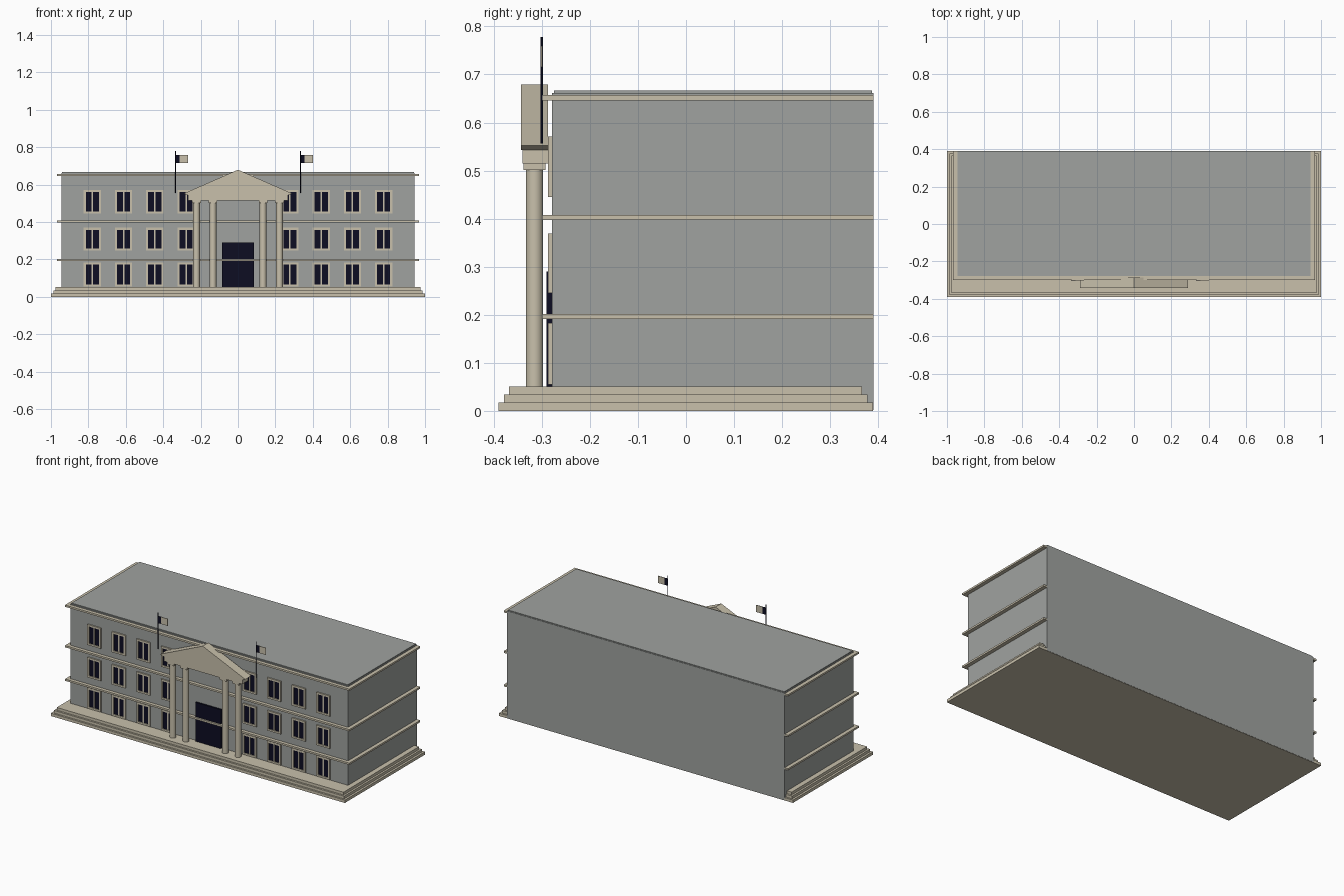
import bpy, bmesh, math

if "Cube" in bpy.data.objects:
    bpy.data.objects.remove(bpy.data.objects["Cube"])


def material(name, color):
    m = bpy.data.materials.new(name)
    m.diffuse_color = (*color, 1)
    m.use_nodes = True
    m.node_tree.nodes["Principled BSDF"].inputs["Base Color"].default_value = m.diffuse_color
    return m


STONE = material("beige stone", (0.58, 0.53, 0.41))
WALL = material("grey wall", (0.35, 0.365, 0.35))
DARK = material("dark navy", (0.004, 0.004, 0.016))


def finish(name, bm, mat):
    bmesh.ops.recalc_face_normals(bm, faces=bm.faces)
    me = bpy.data.meshes.new(name)
    bm.to_mesh(me)
    bm.free()
    me.materials.append(mat)
    ob = bpy.data.objects.new(name, me)
    bpy.context.collection.objects.link(ob)
    return ob


def add_box(bm, x0, x1, y0, y1, z0, z1):
    vs = bmesh.ops.create_cube(bm, size=1)["verts"]
    for v in vs:
        v.co = (x0 if v.co.x < 0 else x1, y0 if v.co.y < 0 else y1, z0 if v.co.z < 0 else z1)


def boxes(name, mat, *specs):
    bm = bmesh.new()
    for s in specs:
        add_box(bm, *s)
    return finish(name, bm, mat)


def extrude_xz(name, pts, y0, y1, mat):
    bm = bmesh.new()
    f = bm.faces.new([bm.verts.new((x, y0, z)) for x, z in pts])
    r = bmesh.ops.extrude_face_region(bm, geom=[f])
    for v in r["geom"]:
        if isinstance(v, bmesh.types.BMVert):
            v.co.y = y1
    return finish(name, bm, mat)


def cylinder(name, x, y, z0, z1, r, sides, mat):
    bm = bmesh.new()
    bmesh.ops.create_cone(bm, cap_ends=True, segments=sides, radius1=r, radius2=r, depth=z1 - z0)
    bmesh.ops.translate(bm, verts=bm.verts, vec=(x, y, (z0 + z1) / 2))
    for f in bm.faces:
        f.smooth = len(f.verts) == 4
    for e in bm.edges:
        e.smooth = not any(len(f.verts) > 4 for f in e.link_faces)
    return finish(name, bm, mat)


# Stepped base, inset a little more on each step
boxes("base_steps", STONE,
      (-1, 1, -0.39, 0.389, 0, 0.0175),
      (-0.987, 0.987, -0.379, 0.378, 0.0175, 0.034),
      (-0.975, 0.975, -0.368, 0.366, 0.034, 0.051))

# Main block, with a small chamfered roof edge
boxes("main_block", WALL, (-0.944, 0.944, -0.279, 0.39, 0.002, 0.661))
boxes("roof_slab", WALL, (-0.94, 0.94, -0.275, 0.387, 0.661, 0.667))

# Floor bands and cornice on front and sides, flush at the back
for name, z in (("lower_band", 0.191), ("middle_band", 0.397), ("cornice", 0.646)):
    boxes(name, STONE, (-0.967, 0.967, -0.30, 0.3895, z, z + 0.011))

# Windows: dark pane, surrounding frame and centre mullion
for row, (z0, z1) in enumerate(((0.055, 0.183), (0.246, 0.369), (0.445, 0.571))):
    for i in range(4):
        for s in (-1, 1):
            x = s * (0.278 + 0.167 * i)
            w, t = 0.046, 0.011
            boxes("window_pane", DARK, (x - w + t, x + w - t, -0.282, -0.278, z0 + t, z1 - t))
            boxes("window_frame", STONE,
                  (x - w, x - w + t, -0.287, -0.278, z0, z1),
                  (x + w - t, x + w, -0.287, -0.278, z0, z1),
                  (x - w + t, x + w - t, -0.287, -0.278, z0, z0 + t),
                  (x - w + t, x + w - t, -0.287, -0.278, z1 - t, z1),
                  (x - 0.004, x + 0.004, -0.285, -0.278, z0 + t, z1 - t))

# Entrance door
boxes("entrance_door", DARK, (-0.086, 0.086, -0.290, -0.278, 0.051, 0.29))

# Portico columns with capitals
for x in (-0.222, -0.134, 0.134, 0.222):
    cylinder("column", x, -0.315, 0.05, 0.502, 0.018, 32, STONE)
    boxes("column_capital", STONE, (x - 0.023, x + 0.023, -0.338, -0.292, 0.501, 0.515))

# Entablature and gabled pediment
boxes("entablature", STONE, (-0.267, 0.267, -0.340, -0.286, 0.515, 0.544))
extrude_xz("pediment", [(-0.27, 0.543), (0.27, 0.543), (0.29, 0.552), (0, 0.679), (-0.29, 0.552)],
           -0.343, -0.287, STONE)

# Flagpoles with two-tone flags
for x in (-0.334, 0.334):
    cylinder("flagpole", x, -0.30, 0.556, 0.778, 0.0025, 8, DARK)
    boxes("flag_hoist", DARK, (x, x + 0.022, -0.3015, -0.2985, 0.716, 0.759))
    boxes("flag_fly", STONE, (x + 0.022, x + 0.066, -0.3015, -0.2985, 0.716, 0.759))
